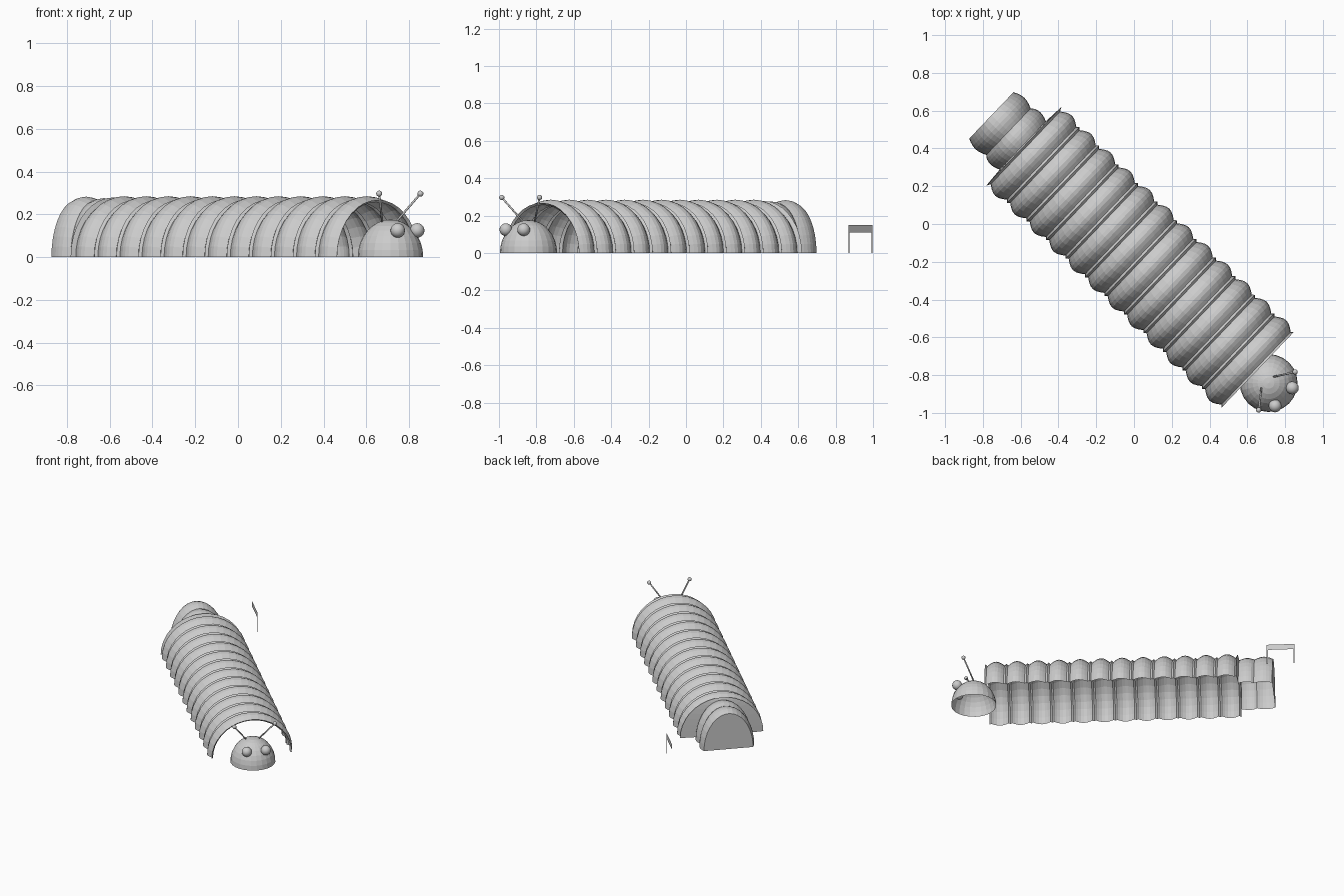
import bpy, bmesh, math
from mathutils import Vector, Matrix

if "Cube" in bpy.data.objects:
    bpy.data.objects.remove(bpy.data.objects["Cube"])

ORIGIN = Vector((-0.755, 0.575, 0))
ANGLE = math.radians(-43.7)
PLACE = Matrix.Translation(ORIGIN) @ Matrix.Rotation(ANGLE, 4, 'Z')


def finish(name, bm, smooth=False):
    me = bpy.data.meshes.new(name)
    bm.to_mesh(me)
    bm.free()
    for p in me.polygons:
        p.use_smooth = smooth
    ob = bpy.data.objects.new(name, me)
    bpy.context.collection.objects.link(ob)
    return ob


def arch_skin(name, profile, cap=False, n=18):
    """Open-bottomed arch skin; profile rows are (distance, half width, height)."""
    bm = bmesh.new()
    rows = []
    for s, w, h in profile:
        rows.append([bm.verts.new(PLACE @ Vector((s, w * math.cos(math.pi * i / n),
                     h * math.sin(math.pi * i / n)))) for i in range(n + 1)])
    for a, b in zip(rows, rows[1:]):
        for i in range(n):
            bm.faces.new((a[i], b[i], b[i + 1], a[i + 1]))
    if cap:
        bm.faces.new(rows[0])
    bmesh.ops.recalc_face_normals(bm, faces=bm.faces)
    return finish(name, bm)


def bulge(s0, length, w, h, rise, steps=6):
    return [(s0 + length * i / steps,
             w + rise * math.sin(math.pi * i / steps),
             h + rise * math.sin(math.pi * i / steps)) for i in range(steps + 1)]


# Ribbed tunnel: bulging rings with a small raised seam between them
RINGS, START, END = 12, 0.237, 1.95
STEP = (END - START) / RINGS
profile = [(START, 0.288, 0.279)]
for k in range(RINGS):
    s = START + k * STEP
    profile += bulge(s + 0.012, STEP - 0.024, 0.266, 0.257, 0.028)
    profile.append((s + STEP, 0.277, 0.268))
arch_skin("tunnel_body", profile)

# Narrow tail, closed at the back and flaring out to the first ring
tail = bulge(0, 0.125, 0.17, 0.265, 0.018)
tail += bulge(0.125, 0.105, 0.177, 0.262, 0.014)[1:]
tail.append((START, 0.288, 0.279))
arch_skin("tail", tail, cap=True)

# Head: hollow dome
HEAD = Vector((0.713, -0.842, 0))
bm = bmesh.new()
bmesh.ops.create_uvsphere(bm, u_segments=24, v_segments=16, radius=0.153)
bmesh.ops.bisect_plane(bm, geom=bm.verts[:] + bm.edges[:] + bm.faces[:], dist=1e-5,
                       plane_co=(0, 0, 0), plane_no=(0, 0, 1), clear_inner=True)
bmesh.ops.scale(bm, vec=(1, 1, 1.15), verts=bm.verts)
bmesh.ops.translate(bm, vec=HEAD, verts=bm.verts)
finish("head", bm)


def ball(name, centre, radius):
    bm = bmesh.new()
    bmesh.ops.create_uvsphere(bm, u_segments=16, v_segments=10, radius=radius)
    bmesh.ops.translate(bm, vec=centre, verts=bm.verts)
    finish(name, bm, True)


def rod(name, a, b, radius):
    bm = bmesh.new()
    d = b - a
    bmesh.ops.create_cone(bm, segments=8, radius1=radius, radius2=radius,
                          depth=d.length, cap_ends=True)
    bmesh.ops.transform(bm, verts=bm.verts, matrix=Matrix.Translation((a + b) / 2)
                        @ d.to_track_quat('Z', 'Y').to_matrix().to_4x4())
    finish(name, bm, True)


# Eyes and antennae
for side, eye, base, tip in (
        ("left", (0.747, -0.963, 0.125), (0.675, -0.865, 0.16), (0.66, -0.985, 0.297)),
        ("right", (0.838, -0.868, 0.125), (0.735, -0.81, 0.16), (0.853, -0.783, 0.297))):
    ball(side + "_eye", eye, 0.034)
    rod(side + "_antenna", Vector(base), Vector(tip), 0.005)
    ball(side + "_antenna_tip", tip, 0.014)

# Small flat sign behind the tunnel
A, B = Vector((-0.583, 0.998, 0)), Vector((-0.447, 0.868, 0))


def sheet(name, t0, t1, z0, z1):
    bm = bmesh.new()
    p, q = A.lerp(B, t0), A.lerp(B, t1)
    z0, z1 = Vector((0, 0, z0)), Vector((0, 0, z1))
    bm.faces.new([bm.verts.new(v) for v in (p + z0, q + z0, q + z1, p + z1)])
    finish(name, bm)


sheet("sign_board", 0, 1, 0.11, 0.15)
sheet("sign_post_left", 0, 0.04, 0, 0.11)
sheet("sign_post_right", 0.96, 1, 0, 0.11)
